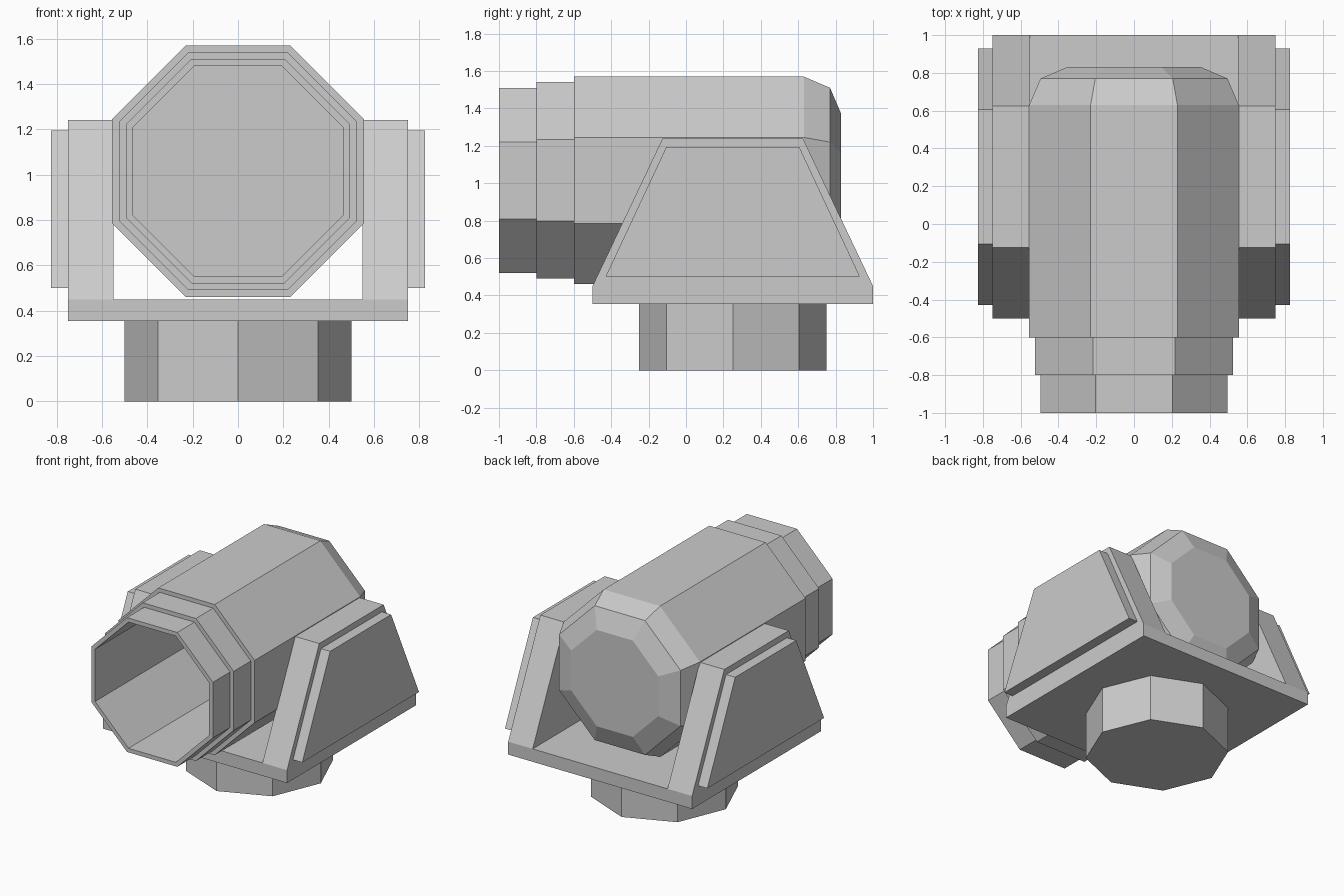
import bpy, bmesh
from math import cos, sin, pi

if "Cube" in bpy.data.objects:
    bpy.data.objects.remove(bpy.data.objects["Cube"])


def finish(name, bm):
    bmesh.ops.recalc_face_normals(bm, faces=bm.faces)
    mesh = bpy.data.meshes.new(name)
    bm.to_mesh(mesh)
    bm.free()
    ob = bpy.data.objects.new(name, mesh)
    bpy.context.collection.objects.link(ob)
    return ob


def loft(name, rings):
    """Join successive rings of points and cap both ends."""
    bm = bmesh.new()
    loops = [[bm.verts.new(p) for p in ring] for ring in rings]
    n = len(loops[0])
    for a, b in zip(loops, loops[1:]):
        for i in range(n):
            j = (i + 1) % n
            bm.faces.new((a[i], a[j], b[j], b[i]))
    bm.faces.new(loops[0])
    bm.faces.new(loops[-1])
    return finish(name, bm)


def octagon_y(y, apothem, zc=1.015):
    r = apothem / cos(pi / 8)
    return [(r * cos(pi / 8 + i * pi / 4), y, zc + r * sin(pi / 8 + i * pi / 4))
            for i in range(8)]


def side_plate(name, x0, x1, profile):
    """Extruded side profile, mirrored to the other side."""
    ob = loft(name, [[(x, y, z) for y, z in profile] for x in (x0, x1)])
    ob.modifiers.new("mirror", 'MIRROR')
    return ob


# Hollow stepped barrel: inner floor, bore, stepped lip, body, rounded rear
barrel_profile = [(0.60, 0.465), (-1.0, 0.465), (-1.0, 0.495), (-0.8, 0.495),
                  (-0.8, 0.525), (-0.6, 0.525), (-0.6, 0.555), (0.63, 0.555),
                  (0.77, 0.495), (0.83, 0.355)]
loft("barrel", [octagon_y(y, a) for y, a in barrel_profile])

# Cradle base plate
loft("cradle_base", [[(x, y, z) for x, y in
                      ((-0.75, -0.5), (0.75, -0.5), (0.75, 1.0), (-0.75, 1.0))]
                     for z in (0.355, 0.45)])

# Tapered side arms and their raised outer panels
side_plate("cradle_arm", 0.55, 0.75,
           [(-0.5, 0.45), (1.0, 0.45), (0.625, 1.24), (-0.125, 1.24)])
side_plate("arm_panel", 0.75, 0.825,
           [(-0.43, 0.5), (0.93, 0.5), (0.605, 1.195), (-0.105, 1.195)])

# Octagonal foot
loft("foot", [[(0.5 * cos(i * pi / 4), 0.25 + 0.5 * sin(i * pi / 4), z)
               for i in range(8)] for z in (0, 0.355)])
